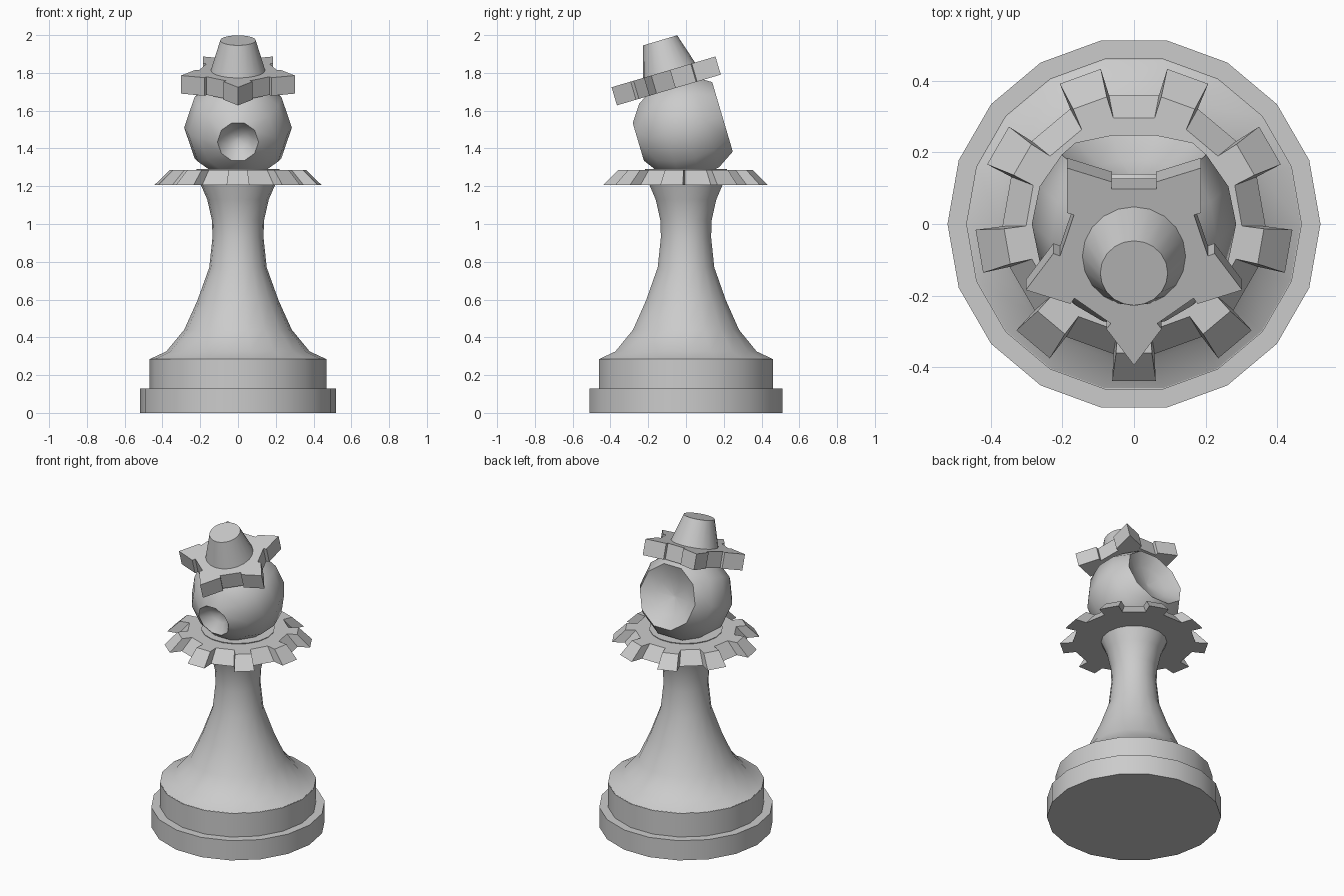
import bpy, bmesh
from math import sin, cos, pi, radians
from mathutils import Matrix

if "Cube" in bpy.data.objects:
    bpy.data.objects.remove(bpy.data.objects["Cube"])

TILT = Matrix.Translation((0, 0, 1.51)) @ Matrix.Rotation(radians(16.5), 4, 'X')


def finish(name, bm, matrix, smooth):
    bmesh.ops.recalc_face_normals(bm, faces=bm.faces)
    bm.transform(matrix)
    me = bpy.data.meshes.new(name)
    bm.to_mesh(me)
    bm.free()
    ob = bpy.data.objects.new(name, me)
    bpy.context.collection.objects.link(ob)
    if smooth:
        bpy.ops.object.select_all(action='DESELECT')
        ob.select_set(True)
        bpy.context.view_layer.objects.active = ob
        bpy.ops.object.shade_smooth_by_angle(angle=radians(smooth))
    return ob


def loft(bm, loops):
    """Skin consecutive closed loops and cap both ends."""
    rings = [[bm.verts.new(p) for p in loop] for loop in loops]
    for a, b in zip(rings, rings[1:]):
        n = len(a)
        for i in range(n):
            bm.faces.new((a[i], a[(i + 1) % n], b[(i + 1) % n], b[i]))
    bm.faces.new(rings[0])
    bm.faces.new(rings[-1])


def lathe(name, profile, sides, matrix=Matrix(), smooth=35):
    bm = bmesh.new()
    loft(bm, [[(r * cos(2 * pi * i / sides), r * sin(2 * pi * i / sides), z)
               for i in range(sides)] for r, z in profile])
    return finish(name, bm, matrix, smooth)


def gear(name, teeth, tooth, z0, z1, top_scale=1, matrix=Matrix()):
    """Tooth outline is (degrees from tooth centre, radius); one tooth faces front."""
    pts = []
    for k in range(teeth):
        for deg, r in tooth:
            a = radians(-90 + 360 * k / teeth + deg)
            pts.append((r * cos(a), r * sin(a)))
    bm = bmesh.new()
    loft(bm, [[(x * s, y * s, z) for x, y in pts]
              for z, s in ((z0, 1), (z1, top_scale))])
    return finish(name, bm, matrix, None)


# Stepped foot
lathe("lower_base", [(0.52, 0), (0.52, 0.13)], 18)
lathe("upper_base", [(0.468, 0.12), (0.468, 0.285)], 18)

# Flared stem, its top showing just above the collar
lathe("stem", [(0.465, 0.28), (0.465, 0.286), (0.38, 0.325), (0.285, 0.44), (0.215, 0.595),
               (0.152, 0.77), (0.135, 0.93), (0.138, 1.02), (0.163, 1.13),
               (0.198, 1.21), (0.22, 1.29)], 18)

# Toothed collar, narrower at the top
gear("collar", 9, [(-9, 0.367), (-7.9, 0.442), (7.9, 0.442), (9, 0.367)],
     1.207, 1.285, 0.82)

# Tilted round head with a front socket and a large back hollow
R = 0.285
shell = [(R * sin(radians(a)), -R * cos(radians(a)))
         for a in (22.5, 45, 67.5, 90, 112.5, 135)]
front_socket = [(0.01, -0.19), (0.06, -0.205)]
back_hollow = [(0.12, 0.15), (0.01, 0.125)]
lathe("head", front_socket + shell + back_hollow, 10,
      TILT @ Matrix.Rotation(radians(-90), 4, 'X'), 50)

# Star-shaped crown plate
gear("crown", 5, [(-18.3, 0.206), (-20, 0.225), (0, 0.317), (20, 0.225), (18.3, 0.206)],
     0.217, 0.317, 1, TILT)

# Tapered cap on the crown
lathe("cap", [(0.146, 0.31), (0.094, 0.482)], 20, TILT)
